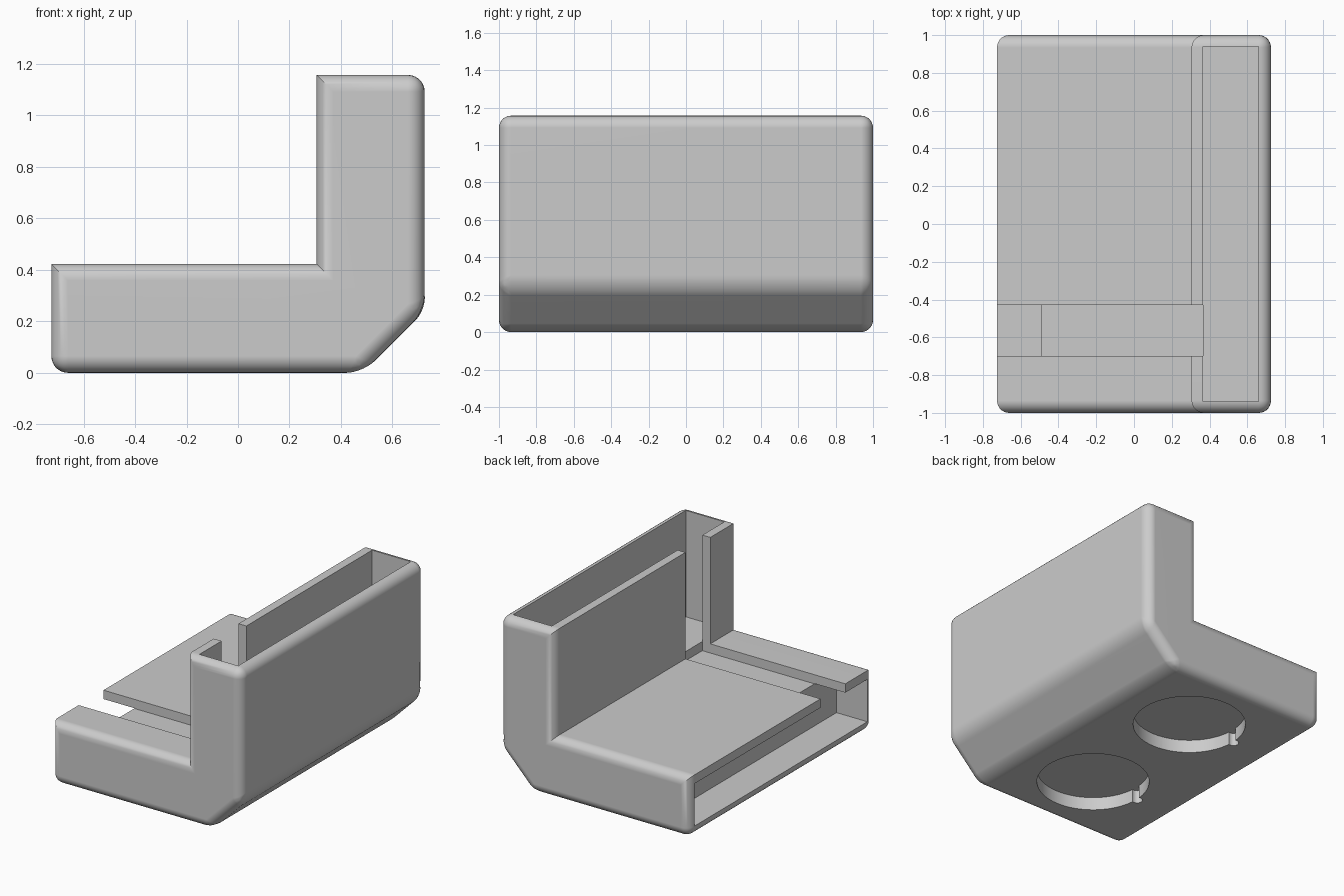
import bpy
import bmesh
from math import radians

default = bpy.data.objects.get("Cube")
if default:
    bpy.data.objects.remove(default, do_unlink=True)

# Single plain grey
grey = bpy.data.materials.new("plain grey")
grey.use_nodes = True
colour = (0.6, 0.6, 0.6, 1)
grey.diffuse_color = colour
grey.node_tree.nodes["Principled BSDF"].inputs["Base Color"].default_value = colour


def add_object(name, bm):
    bmesh.ops.recalc_face_normals(bm, faces=bm.faces)
    mesh = bpy.data.meshes.new(name)
    bm.to_mesh(mesh)
    bm.free()
    mesh.materials.append(grey)
    obj = bpy.data.objects.new(name, mesh)
    bpy.context.collection.objects.link(obj)
    return obj


def box(name, low, high):
    bm = bmesh.new()
    bmesh.ops.create_cube(bm, size=1)
    for v in bm.verts:
        v.co = [a if c < 0 else b for c, a, b in zip(v.co, low, high)]
    return add_object(name, bm)


def cylinder(name, x, y, radius, top, sides):
    bm = bmesh.new()
    bmesh.ops.create_cone(bm, cap_ends=True, segments=sides,
                          radius1=radius, radius2=radius, depth=0.3)
    bmesh.ops.translate(bm, verts=bm.verts, vec=(x, y, top - 0.15))
    return add_object(name, bm)


def activate(obj):
    bpy.ops.object.select_all(action="DESELECT")
    obj.select_set(True)
    bpy.context.view_layer.objects.active = obj


def cut(body, cutter):
    activate(body)
    mod = body.modifiers.new("cut", "BOOLEAN")
    mod.operation = "DIFFERENCE"
    mod.solver = "EXACT"
    mod.object = cutter
    bpy.ops.object.modifier_apply(modifier=mod.name)
    bpy.data.objects.remove(cutter, do_unlink=True)


# L-shaped body: (x, z, whether the long edge there is rounded)
profile = [(-0.725, 0, True), (0.485, 0, True), (0.725, 0.24, True),
           (0.725, 1.157, True), (0.305, 1.157, False),
           (0.305, 0.423, False), (-0.725, 0.423, False)]
bm = bmesh.new()
rings = [[bm.verts.new((x, y, z)) for x, z, _ in profile] for y in (-1, 1)]
for ring in rings:
    bm.faces.new(ring)
rounded = [e for e in bm.edges]
count = len(profile)
for i in range(count):
    j = (i + 1) % count
    bm.faces.new((rings[0][i], rings[0][j], rings[1][j], rings[1][i]))
for i, point in enumerate(profile):
    if point[2]:
        rounded.append(bm.edges.get((rings[0][i], rings[1][i])))
bmesh.ops.recalc_face_normals(bm, faces=bm.faces)
bmesh.ops.bevel(bm, geom=rounded, offset=0.065, offset_type="OFFSET",
                segments=7, profile=0.5, affect="EDGES", clamp_overlap=True)
body = add_object("holder_body", bm)

# Upright pocket, open at the top
cut(body, box("pocket_cutter", (0.365, -0.94, 0.423), (0.66, 0.94, 1.4)))
# Shallow recess in the open end
cut(body, box("end_cutter", (-1, -0.94, 0.07), (-0.49, 0.94, 0.362)))
# Slot across the shelf and up the inner wall
cut(body, box("slot_cutter", (-1.1, -0.7, 0.36), (0.366, -0.43, 1.5)))
# Two round sockets underneath, each with a small cable notch
for y in (-0.48, 0.48):
    cut(body, cylinder("socket_cutter", -0.06, y, 0.36, 0.09, 64))
    cut(body, cylinder("notch_cutter", -0.43, y, 0.034, 0.09, 16))

# Smooth rounded edges, keep flat faces crisp
activate(body)
bpy.ops.object.shade_smooth_by_angle(angle=radians(30))
weighted = body.modifiers.new("weighted normals", "WEIGHTED_NORMAL")
weighted.keep_sharp = True
